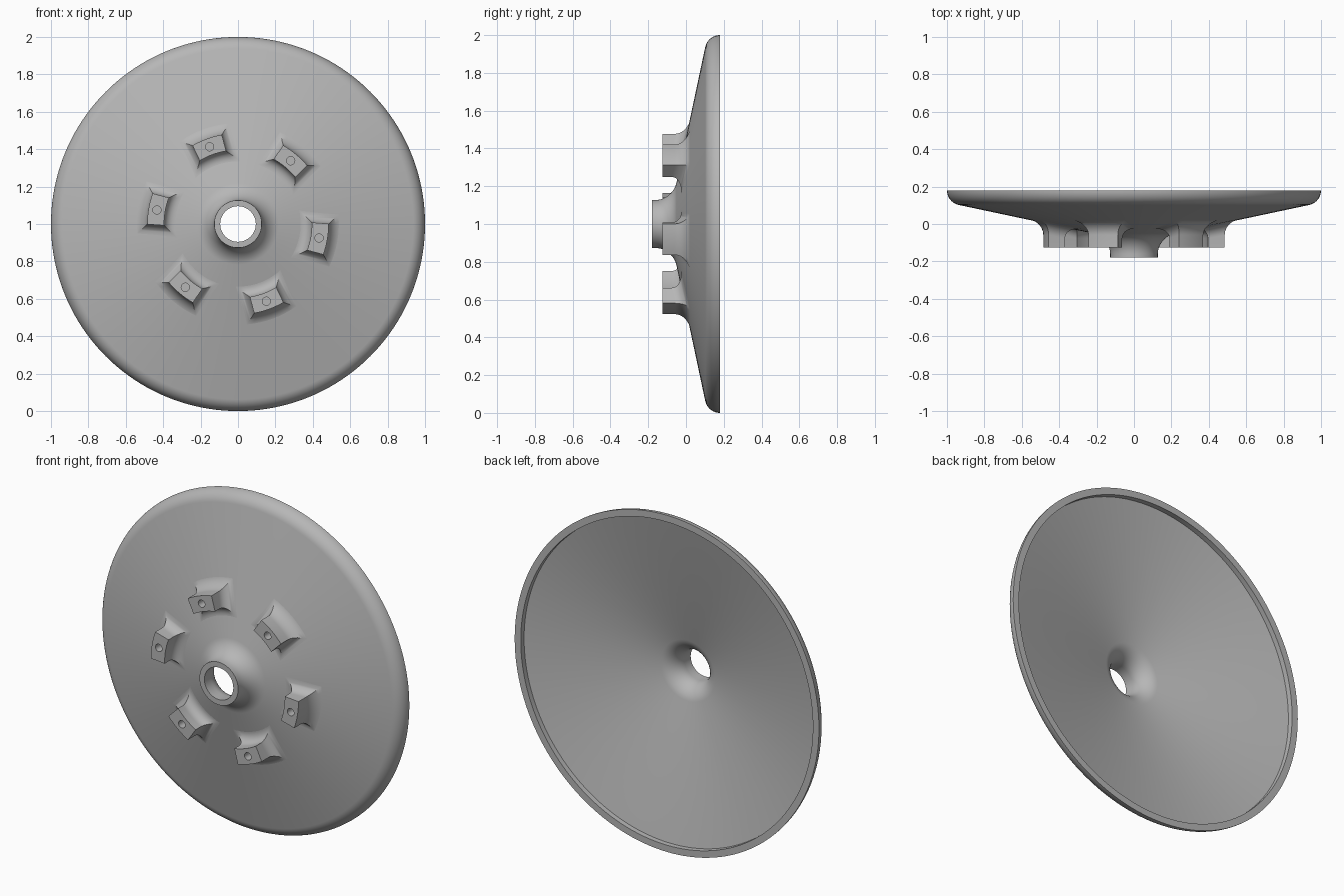
import bpy
import bmesh
from math import sin, cos, pi, radians
from mathutils import Matrix

default = bpy.data.objects.get("Cube")
if default:
    bpy.data.objects.remove(default, do_unlink=True)

# One plain grey for the whole part
grey = bpy.data.materials.new("satin_grey")
grey.use_nodes = True
grey.diffuse_color = (0.47, 0.47, 0.47, 1)
grey.node_tree.nodes["Principled BSDF"].inputs["Base Color"].default_value = grey.diffuse_color

FRONT, BACK = -0.18, 0.18
POST_FRONT = -0.125
WALL = 0.04


def polar(r, angle, y):
    """Point at radius r around the disc axis."""
    return (r * cos(angle), y, 1 + r * sin(angle))


def cone(r):
    """Depth of the conical front surface at radius r."""
    return 0.01 + 0.215 * (r - 0.5)


def fillet(radius, steps=10):
    """(outward offset, height above cone) pairs from the wall to the cone."""
    return [(radius * (1 - cos(i / steps * pi / 2)),
             radius * (1 - sin(i / steps * pi / 2))) for i in range(steps + 1)]


def loft(bm, loops, closed):
    """Skin rows of points; each row is a closed ring."""
    rows = [[bm.verts.new(p) for p in loop] for loop in loops]
    n = len(rows[0])
    pairs = list(zip(rows, rows[1:]))
    if closed:
        pairs.append((rows[-1], rows[0]))
    else:
        bm.faces.new(rows[0])
        bm.faces.new(rows[-1])
    for a, b in pairs:
        for i in range(n):
            j = (i + 1) % n
            bm.faces.new((a[i], a[j], b[j], b[i]))


def finish(name, bm):
    bmesh.ops.recalc_face_normals(bm, faces=bm.faces)
    mesh = bpy.data.meshes.new(name)
    bm.to_mesh(mesh)
    bm.free()
    mesh.materials.append(grey)
    obj = bpy.data.objects.new(name, mesh)
    bpy.context.collection.objects.link(obj)
    return obj


def select_only(obj):
    bpy.ops.object.select_all(action="DESELECT")
    obj.select_set(True)
    bpy.context.view_layer.objects.active = obj


# Dished disc with hub: closed section turned around the axis
HUB, BORE, RIM = 0.127, 0.095, 0.08
profile = [(BORE, FRONT), (HUB, FRONT)]
profile += [(HUB + d, cone(HUB + d) - h) for d, h in fillet(0.09)]
for i in range(11):
    a = radians(13 + 77 * i / 10)
    profile.append((1 - RIM + RIM * sin(a), BACK - RIM * cos(a)))
profile += [(0.96, BACK), (0.96, cone(0.96) + WALL)]
profile += [(BORE + d, cone(BORE + d) + WALL - h)
            for d, h in reversed(fillet(0.085))]

SEGMENTS = 160
bm = bmesh.new()
loft(bm, [[polar(r, 2 * pi * s / SEGMENTS, y) for r, y in profile]
          for s in range(SEGMENTS)], closed=True)
disc = finish("dished_disc", bm)
select_only(disc)
bpy.ops.object.shade_smooth_by_angle(angle=radians(35))


# Mounting posts with flared feet and a blind screw hole
INNER, OUTER, HALF_WIDTH, ARC = 0.395, 0.485, 0.08, 8


def outline(mid, d, depth):
    """Curved four-sided ring, grown by d; depth gives y from the radius."""
    points = []
    for r, way in ((INNER - d, 1), (OUTER + d, -1)):
        half = (HALF_WIDTH * (r / 0.44) ** 0.5 + d) / r
        for i in range(ARC + 1):
            a = mid + way * half * (2 * i / ARC - 1)
            points.append(polar(r, a, depth(r)))
    return points


def add_post(index):
    mid = radians(-9.8 + 60 * index)
    loops = [outline(mid, 0, lambda r: POST_FRONT)]
    steps = fillet(0.065)
    for d, h in steps:
        loops.append(outline(mid, d, lambda r: cone(r) - h))
    loops.append(outline(mid, steps[-1][0], lambda r: cone(r) + 0.015))
    bm = bmesh.new()
    loft(bm, loops, closed=False)
    post = finish(f"mounting_post_{index + 1}", bm)

    bm = bmesh.new()
    bmesh.ops.create_cone(
        bm, cap_ends=True, segments=24, radius1=0.022, radius2=0.022, depth=0.16,
        matrix=Matrix.Translation(polar(0.44, mid, POST_FRONT)) @ Matrix.Rotation(pi / 2, 4, "X"))
    cutter = finish("screw_hole_cutter", bm)
    cutter.hide_render = True

    cut = post.modifiers.new("screw_hole", "BOOLEAN")
    cut.operation = "DIFFERENCE"
    cut.solver = "EXACT"
    cut.object = cutter
    select_only(post)
    bpy.ops.object.modifier_apply(modifier=cut.name)
    bpy.data.objects.remove(cutter, do_unlink=True)
    bpy.ops.object.shade_smooth_by_angle(angle=radians(35))


for k in range(6):
    add_post(k)
